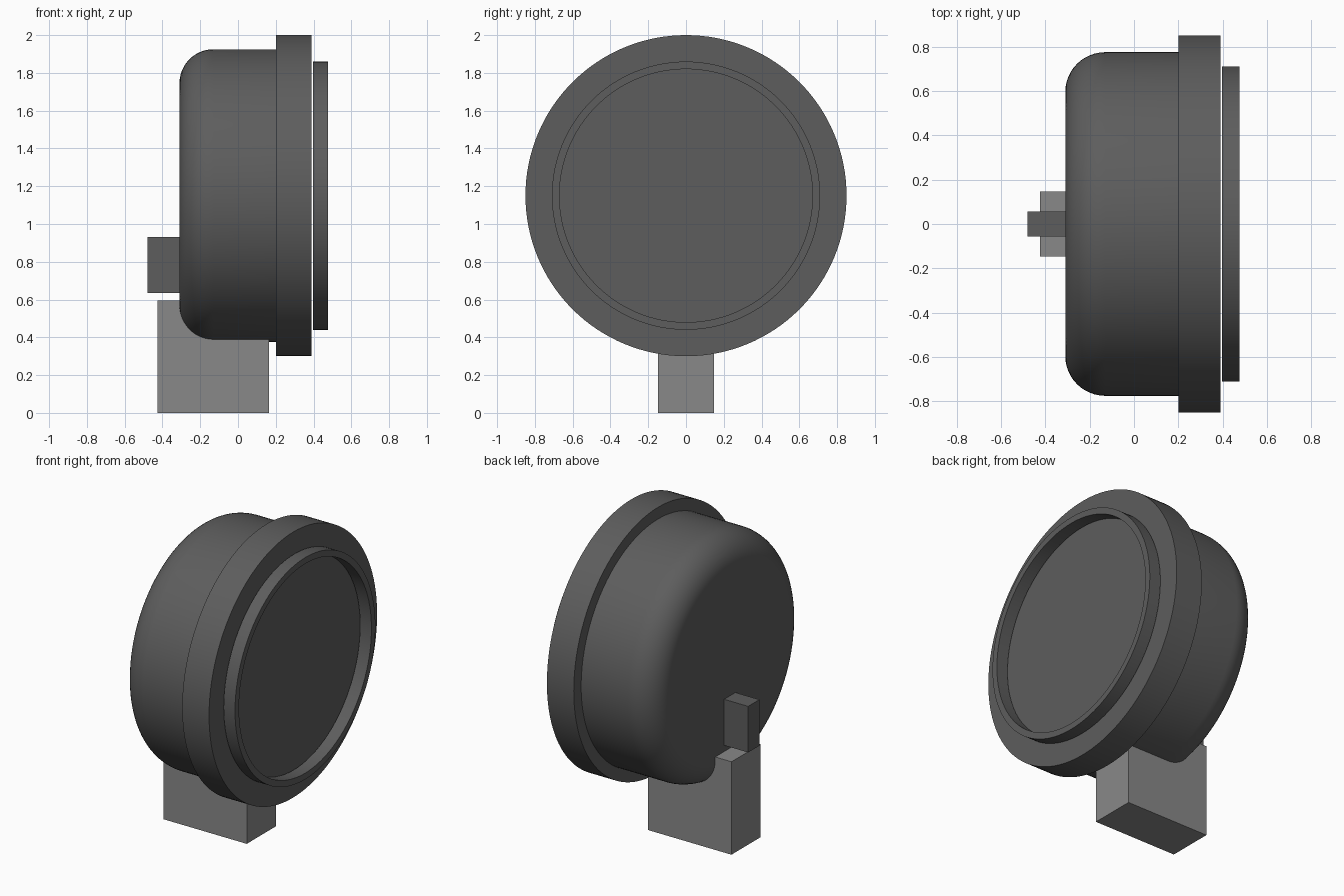
import bpy, bmesh
from math import cos, sin, pi, radians

if "Cube" in bpy.data.objects:
    bpy.data.objects.remove(bpy.data.objects["Cube"])

SEGMENTS = 128
AXIS_Z = 1.15


def material(name, value):
    mat = bpy.data.materials.new(name)
    mat.diffuse_color = (value, value, value, 1)
    mat.use_nodes = True
    mat.node_tree.nodes["Principled BSDF"].inputs["Base Color"].default_value = mat.diffuse_color
    return mat


DARK = material("dark_grey", 0.11)
LIGHT = material("light_grey", 0.25)


def finish(name, bm, mat):
    bmesh.ops.recalc_face_normals(bm, faces=bm.faces)
    mesh = bpy.data.meshes.new(name)
    bm.to_mesh(mesh)
    bm.free()
    mesh.materials.append(mat)
    obj = bpy.data.objects.new(name, mesh)
    bpy.context.collection.objects.link(obj)
    return obj


def lathe(name, profile, closed=False):
    """Spin (x, radius) points around the horizontal x axis of the lamp."""
    bm = bmesh.new()
    verts = [bm.verts.new((x, 0, AXIS_Z + r)) for x, r in profile]
    pairs = list(zip(verts, verts[1:]))
    if closed:
        pairs.append((verts[-1], verts[0]))
    edges = [bm.edges.new(p) for p in pairs]
    bmesh.ops.spin(bm, geom=verts + edges, cent=(0, 0, AXIS_Z), axis=(1, 0, 0),
                   angle=2 * pi, steps=SEGMENTS, use_duplicate=False)
    bmesh.ops.remove_doubles(bm, verts=bm.verts, dist=1e-5)
    obj = finish(name, bm, DARK)
    bpy.ops.object.select_all(action='DESELECT')
    obj.select_set(True)
    bpy.context.view_layer.objects.active = obj
    bpy.ops.object.shade_smooth_by_angle(angle=radians(30))
    return obj


def box(name, lo, hi, mat):
    bm = bmesh.new()
    bmesh.ops.create_cube(bm, size=1)
    for v in bm.verts:
        v.co = [(a + b) / 2 + c * (b - a) for a, b, c in zip(lo, hi, v.co)]
    return finish(name, bm, mat)


# Housing: flat back, rounded shoulder, straight drum
R, FILLET, BACK = 0.775, 0.18, -0.31
shoulder = [(BACK + FILLET * (1 - cos(a)), R - FILLET * (1 - sin(a)))
            for a in (i * pi / 24 for i in range(13))]
lathe("housing", [(BACK, 0)] + shoulder + [(0.2, R)])

# Wide flange closing the front of the housing
lathe("flange", [(0.2, 0), (0.2, 0.85), (0.39, 0.85), (0.39, 0)])

# Thin retaining ring standing just off the flange
lathe("front_ring", [(0.396, 0.67), (0.396, 0.71), (0.476, 0.71), (0.476, 0.67)],
      closed=True)

# Mounting block under the housing and connector on its back
box("mounting_block", (-0.425, -0.147, 0), (0.165, 0.147, 0.595), LIGHT)
box("rear_connector", (-0.48, -0.057, 0.635), (-0.28, 0.057, 0.93), DARK)
